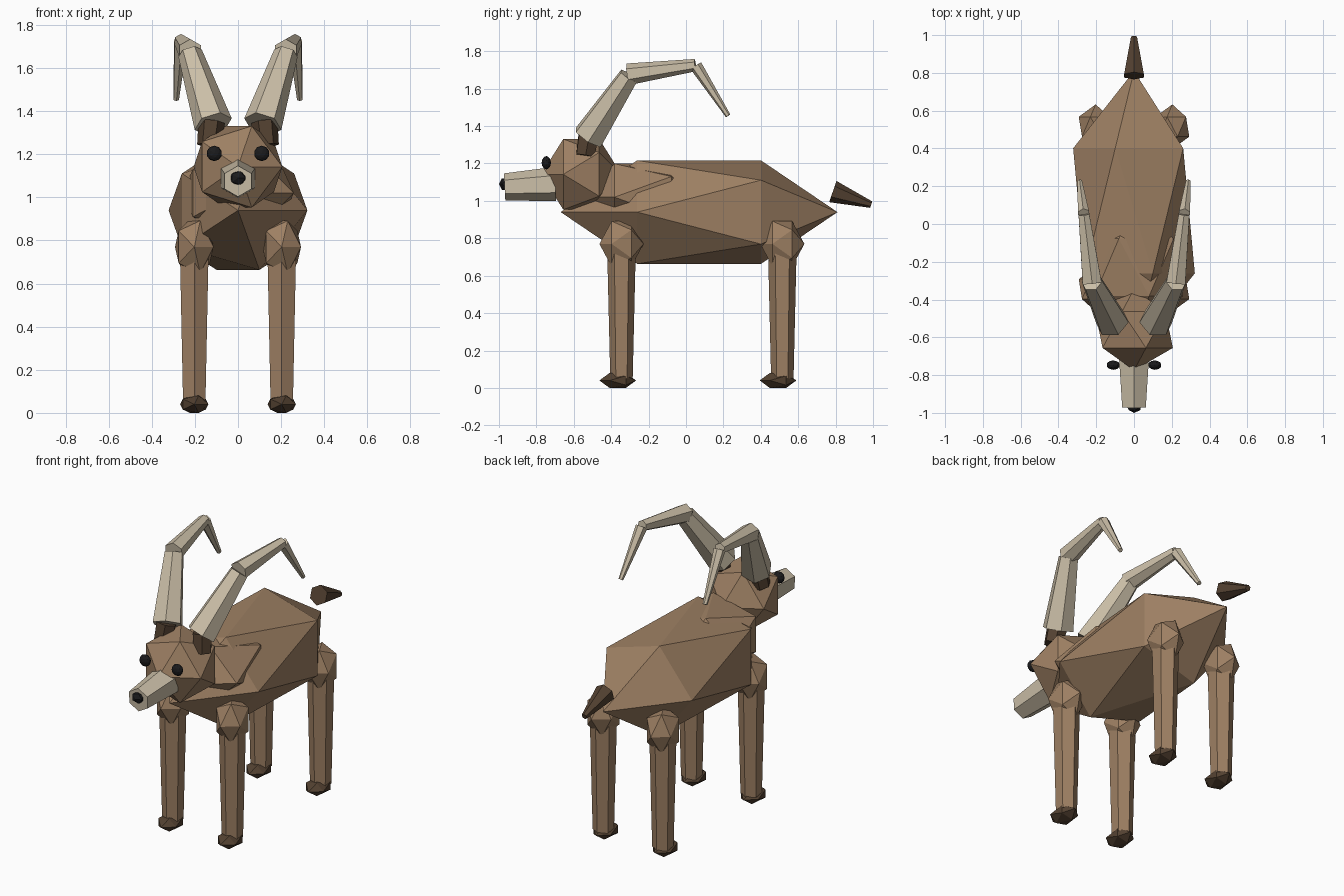
import bpy
import math
from mathutils import Vector

if "Cube" in bpy.data.objects:
    bpy.data.objects.remove(bpy.data.objects["Cube"])


def material(name, rgb):
    m = bpy.data.materials.new(name)
    m.diffuse_color = (*rgb, 1.0)
    m.use_nodes = True
    m.node_tree.nodes["Principled BSDF"].inputs["Base Color"].default_value = m.diffuse_color
    return m


COAT = material("coat_brown", (0.34, 0.215, 0.125))
DARK = material("dark_brown", (0.085, 0.052, 0.03))
BONE = material("pale_bone", (0.60, 0.52, 0.39))
BLACK = material("black", (0.011, 0.011, 0.012))


def finish(name, mat):
    ob = bpy.context.object
    ob.name = name
    ob.data.materials.append(mat)
    return ob


def ball(name, centre, size, mat, detail=1):
    """Faceted ball with its poles along y; size is the x, y, z radius."""
    bpy.ops.mesh.primitive_ico_sphere_add(subdivisions=detail, radius=1, location=centre,
                                          rotation=(math.pi / 2, 0, 0))
    ob = finish(name, mat)
    ob.scale = (size[0], size[2], size[1])
    return ob


def taper(name, start, end, r1, r2, mat):
    """Six-sided tapered rod from start to end."""
    a, b = Vector(start), Vector(end)
    d = b - a
    bpy.ops.mesh.primitive_cone_add(vertices=6, radius1=r1, radius2=r2, depth=d.length,
                                    location=(a + b) / 2)
    ob = finish(name, mat)
    # tilt about x, then turn about z, so the ridges stay aligned
    tilt = math.atan2(math.hypot(d.x, d.y), d.z)
    turn = math.atan2(d.x, -d.y) if tilt > 1e-4 else 0
    ob.rotation_euler = (tilt, 0, turn)
    return ob


# Trunk, neck and head
ball("body", (0, 0.07, 0.94), (0.36, 0.74, 0.325), COAT)
ball("neck", (0, -0.23, 1.02), (0.29, 0.34, 0.21), COAT)
ball("head", (0, -0.56, 1.142), (0.23, 0.215, 0.222), COAT)

# Muzzle, nose and tail
taper("muzzle", (0, -0.70, 1.09), (0, -0.97, 1.075), 0.092, 0.072, BONE)
ball("nose", (0, -0.972, 1.09), (0.04, 0.028, 0.036), BLACK)
taper("tail", (0, 0.785, 1.05), (0, 0.99, 0.98), 0.06, 0.018, DARK)

# Legs: joint, shank and hoof
for end, y, hoof_y in (("front", -0.345, -0.365), ("rear", 0.515, 0.492)):
    for side, s in (("left", -1), ("right", 1)):
        x = 0.203 * s
        tag = f"{end}_{side}"
        ball(f"{tag}_joint", (x, y, 0.77), (0.1, 0.118, 0.143), COAT)
        taper(f"{tag}_leg", (x, y, 0.05), (x, y, 0.72), 0.06, 0.076, COAT)
        ball(f"{tag}_hoof", (x, hoof_y, 0.04), (0.073, 0.098, 0.047), DARK)

# Eyes and curved horns
HORN = [  # start, end, start radius, end radius
    ((0.115, -0.522, 1.34), (0.222, -0.305, 1.668), 0.09, 0.057),
    ((0.222, -0.31, 1.677), (0.265, 0.05, 1.726), 0.058, 0.033),
    ((0.266, 0.053, 1.722), (0.287, 0.225, 1.455), 0.034, 0.014),
]
for side, s in (("left", -1), ("right", 1)):
    ball(f"{side}_eye", (0.11 * s, -0.747, 1.204), (0.036, 0.025, 0.036), BLACK, 2)
    taper(f"{side}_horn_base", (0.135 * s, -0.54, 1.24), (0.122 * s, -0.52, 1.35),
          0.055, 0.062, DARK)
    for i, (a, b, r1, r2) in enumerate(HORN, 1):
        taper(f"{side}_horn_{i}", (a[0] * s, a[1], a[2]), (b[0] * s, b[1], b[2]), r1, r2, BONE)
